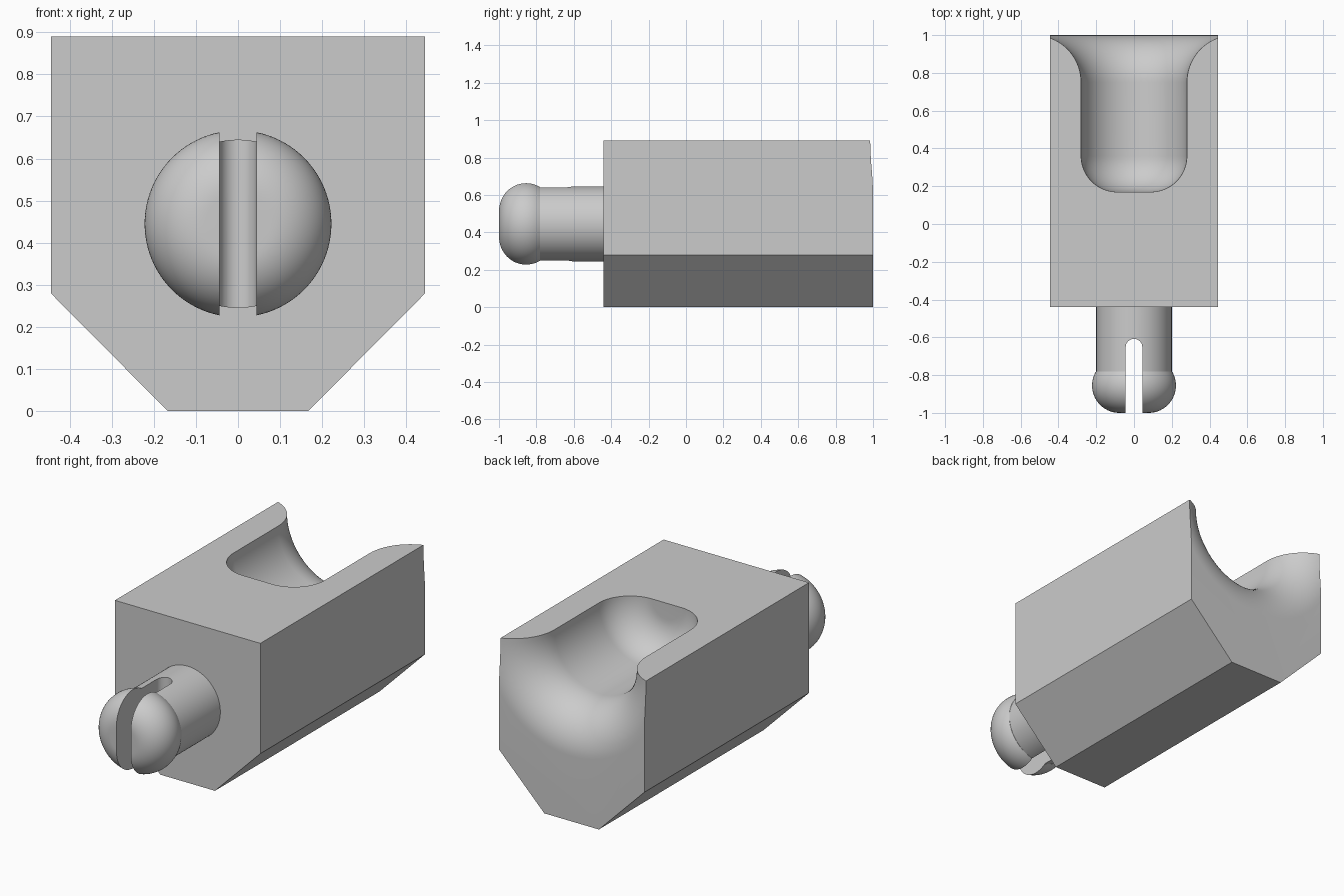
import bpy, bmesh
from math import sin, cos, pi, radians
from mathutils import Vector, Matrix

cube = bpy.data.objects.get("Cube")
if cube:
    bpy.data.objects.remove(cube, do_unlink=True)

grey = bpy.data.materials.new("plain grey")
grey.use_nodes = True
colour = (0.6, 0.6, 0.6, 1)
grey.diffuse_color = colour
grey.node_tree.nodes["Principled BSDF"].inputs["Base Color"].default_value = colour


def finish(name, bm):
    bmesh.ops.remove_doubles(bm, verts=bm.verts, dist=1e-5)
    bmesh.ops.recalc_face_normals(bm, faces=bm.faces)
    mesh = bpy.data.meshes.new(name)
    bm.to_mesh(mesh)
    bm.free()
    mesh.materials.append(grey)
    obj = bpy.data.objects.new(name, mesh)
    bpy.context.collection.objects.link(obj)
    return obj


def prism(name, points, depth):
    """Extrude a closed outline along a vector."""
    bm = bmesh.new()
    face = bm.faces.new([bm.verts.new(p) for p in points])
    ext = bmesh.ops.extrude_face_region(bm, geom=[face], use_keep_orig=True)
    verts = [g for g in ext["geom"] if isinstance(g, bmesh.types.BMVert)]
    bmesh.ops.translate(bm, verts=verts, vec=Vector(depth))
    return finish(name, bm)


def lathe(name, profile, height, steps=96):
    """Revolve (radius, y) points about a y axis at the given height."""
    bm = bmesh.new()
    verts = [bm.verts.new((r, y, height)) for r, y in profile]
    edges = [bm.edges.new(pair) for pair in zip(verts, verts[1:])]
    bmesh.ops.spin(bm, geom=verts + edges, cent=(0, 0, height), axis=(0, 1, 0),
                   angle=2 * pi, steps=steps)
    return finish(name, bm)


def arc(cx, cy, radius, start, end, n=16):
    angles = [radians(start + (end - start) * i / n) for i in range(n + 1)]
    return [(cx + radius * cos(a), cy + radius * sin(a)) for a in angles]


def cut(target, cutter):
    mod = target.modifiers.new("cut", 'BOOLEAN')
    mod.operation = 'DIFFERENCE'
    mod.solver = 'EXACT'
    mod.object = cutter
    bpy.ops.object.select_all(action='DESELECT')
    bpy.context.view_layer.objects.active = target
    target.select_set(True)
    bpy.ops.object.modifier_apply(modifier=mod.name)
    bpy.data.objects.remove(cutter, do_unlink=True)
    bpy.ops.object.shade_smooth_by_angle(angle=radians(25))


# Block with chamfered lower edges
half = [(0.167, 0), (0.445, 0.28), (0.445, 0.89)]
outline = half + [(-x, z) for x, z in reversed(half)]
block = prism("block", [(x, -0.44, z) for x, z in outline], (0, 1.44, 0))

# Rounded socket that flares out at the back
socket = [(0, 0.17)] + arc(0.09, 0.36, 0.19, -90, 0)
socket += arc(0.53, 0.75, 0.25, 180, 90, 20) + [(0.53, 1.1), (0, 1.1)]
cut(block, lathe("socket_cutter", socket, 0.8902))

# Peg with a rounded head
head = [(0, -1)] + arc(0.077, -0.855, 0.145, -90, 31, 24)
peg = lathe("peg", head + [(0.2, -0.78), (0.2, -0.43), (0, -0.43)], 0.445)

# Round-ended slot through the peg
slot = arc(0, -0.652, 0.044, 0, 180) + [(-0.044, -1.1), (0.044, -1.1)]
cut(peg, prism("slot_cutter", [(x, y, 0.1) for x, y in slot], (0, 0, 0.7)))
